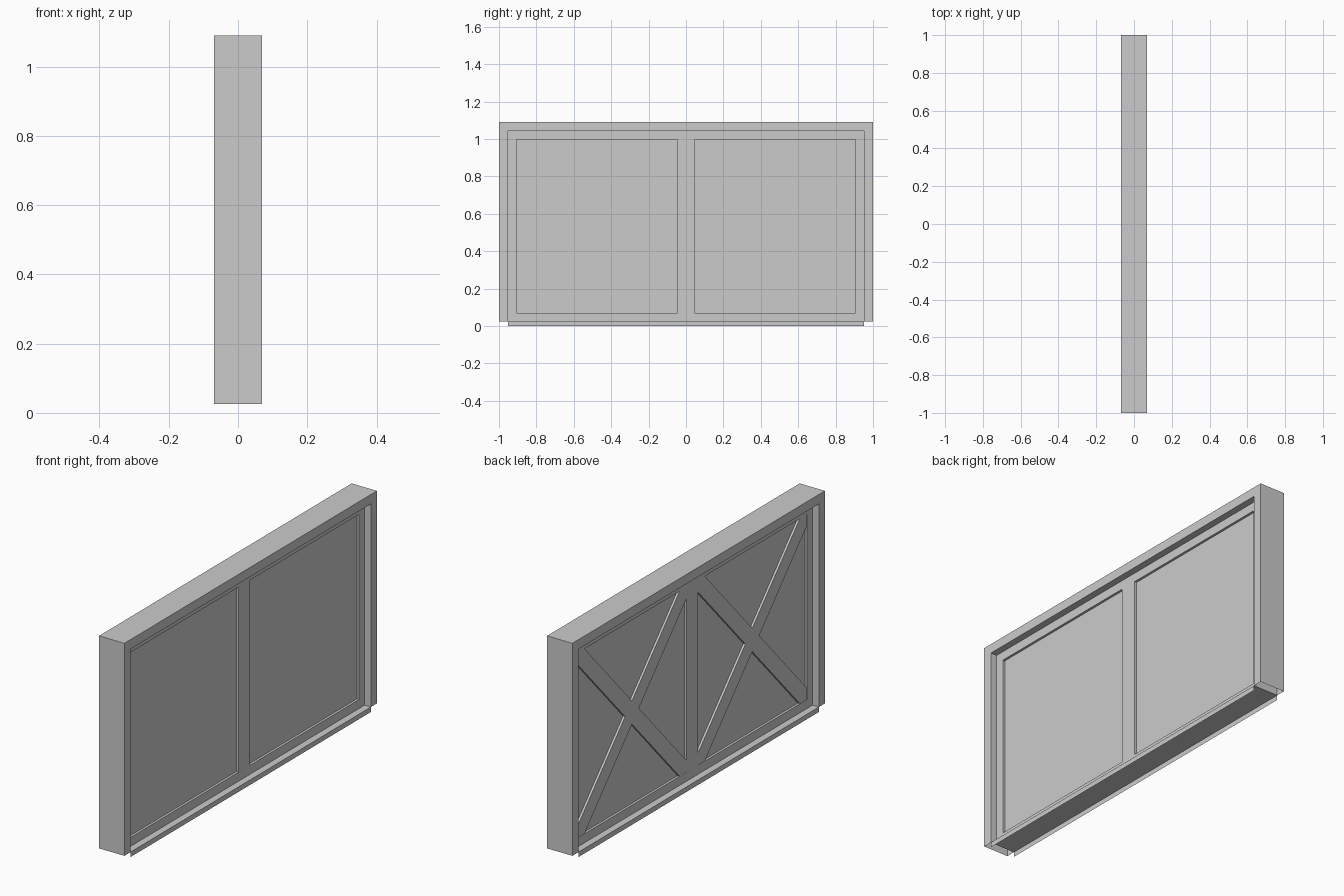
import bpy, bmesh
from mathutils import Vector

if "Cube" in bpy.data.objects:
    bpy.data.objects.remove(bpy.data.objects["Cube"])

GREY = 0.6
grey = bpy.data.materials.new("plain grey")
grey.use_nodes = True
grey.diffuse_color = (GREY, GREY, GREY, 1)
grey.node_tree.nodes["Principled BSDF"].inputs["Base Color"].default_value = (GREY, GREY, GREY, 1)

# Shared sizes
half_depth, half_width = 0.07, 1.0
base, top = 0.025, 1.09
edge = 0.0475                      # frame member width
inner_y, inner_z = half_width - edge, top - edge
leaf_x, panel_x = 0.035, 0.023     # half thicknesses of rails and panels
rail = 0.045
panel_y0, panel_y1 = rail, inner_y - rail
panel_z0, panel_z1 = base + rail, inner_z - rail


def add_object(name, bm):
    mesh = bpy.data.meshes.new(name)
    bm.to_mesh(mesh)
    bm.free()
    mesh.materials.append(grey)
    obj = bpy.data.objects.new(name, mesh)
    bpy.context.collection.objects.link(obj)
    return obj


def slab(name, outline, x0, x1, open_base=False):
    """Extrude a (y, z) outline from x0 to x1."""
    bm = bmesh.new()
    face = bm.faces.new([bm.verts.new((x0, y, z)) for y, z in outline])
    new = bmesh.ops.extrude_face_region(bm, geom=[face], use_keep_orig=True)["geom"]
    moved = [g for g in new if isinstance(g, bmesh.types.BMVert)]
    bmesh.ops.translate(bm, verts=moved, vec=(x1 - x0, 0, 0))
    bmesh.ops.recalc_face_normals(bm, faces=bm.faces)
    if open_base:
        low = [f for f in bm.faces if all(abs(v.co.z - base) < 1e-4 for v in f.verts)]
        bmesh.ops.delete(bm, geom=low, context='FACES_ONLY')
    return add_object(name, bm)


def rect(y0, y1, z0, z1):
    return [(y0, z0), (y1, z0), (y1, z1), (y0, z1)]


# Outer frame: two jambs and a header, hollow at the feet
slab("outer_frame",
     [(-half_width, base), (-half_width, top), (half_width, top), (half_width, base),
      (inner_y, base), (inner_y, inner_z), (-inner_y, inner_z), (-inner_y, base)],
     -half_depth, half_depth, open_base=True)

# Sill: thin sheet folded down along both long edges
bm = bmesh.new()
rows = [[bm.verts.new((x, y, z)) for y in (-inner_y, inner_y)]
        for x, z in ((-half_depth, 0), (-half_depth, base), (half_depth, base), (half_depth, 0))]
for a, b in zip(rows, rows[1:]):
    bm.faces.new((a[0], b[0], b[1], a[1]))
add_object("sill", bm)

# Door rails and stiles
slab("top_rail", rect(-inner_y, inner_y, panel_z1, inner_z), -leaf_x, leaf_x)
slab("bottom_rail", rect(-inner_y, inner_y, base, panel_z0), -leaf_x, leaf_x)
slab("middle_stile", rect(-rail, rail, panel_z0, panel_z1), -leaf_x, leaf_x)


def brace(name, y0, y1, rising, half=0.04):
    """Diagonal board trimmed to the panel opening, on the -x side."""
    za, zb = (panel_z0, panel_z1) if rising else (panel_z1, panel_z0)
    d = Vector((y1 - y0, zb - za))
    dy = half * d.length / abs(d.y)
    dz = half * d.length / abs(d.x) * (1 if rising else -1)
    outline = [(y0, za), (y0 + dy, za), (y1, zb - dz), (y1, zb), (y1 - dy, zb), (y0, za + dz)]
    slab(name, outline, -leaf_x + 0.001, -panel_x + 0.002)


for side, s in (("left", 1), ("right", -1)):
    slab(side + "_stile", rect(*sorted((s * panel_y1, s * inner_y)), panel_z0, panel_z1),
         -leaf_x, leaf_x)
    y0, y1 = sorted((s * panel_y0, s * panel_y1))
    slab(side + "_panel", rect(y0, y1, panel_z0, panel_z1), -panel_x, panel_x)
    brace(side + "_rising_brace", y0, y1, True)
    brace(side + "_falling_brace", y0, y1, False)
